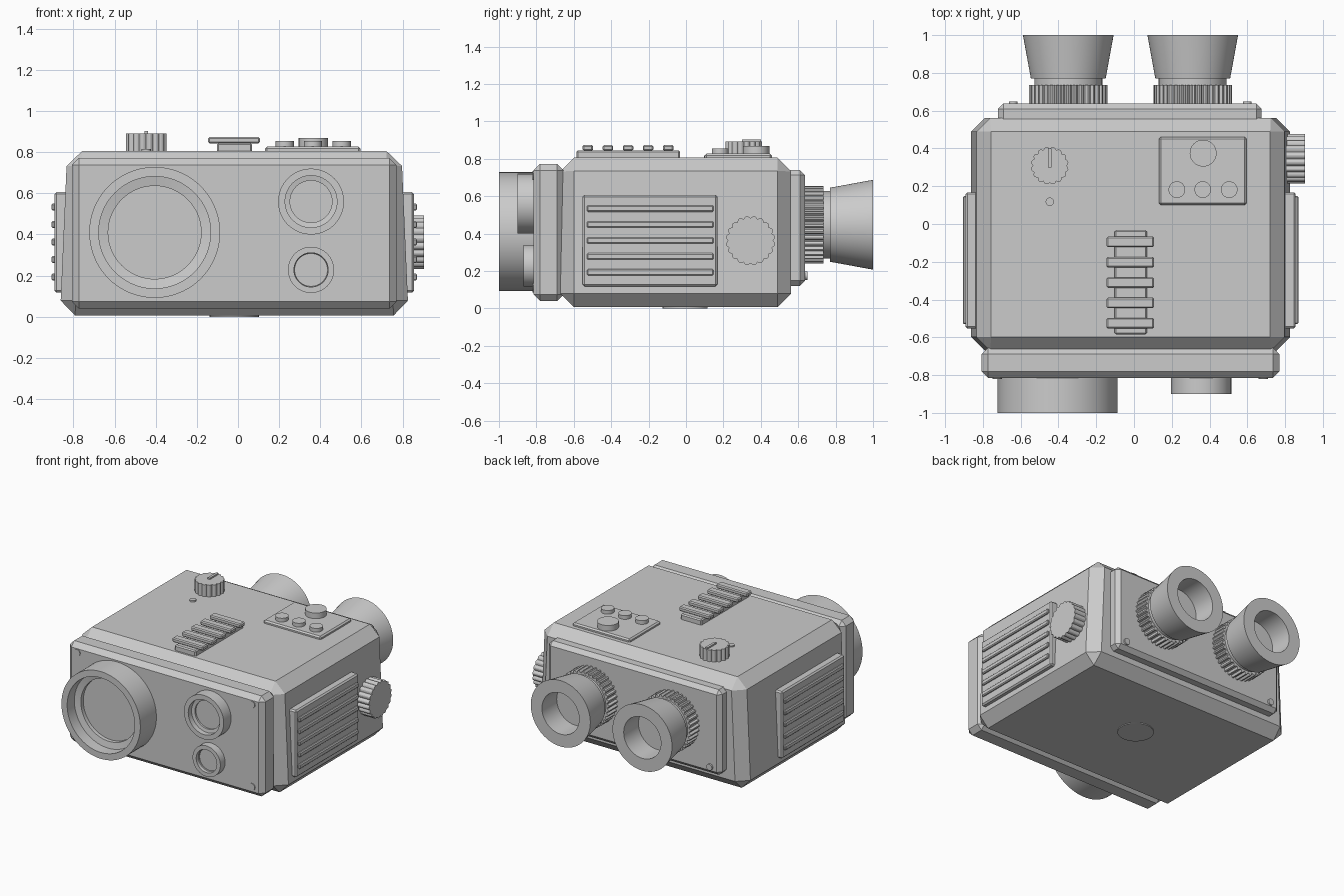
import bpy, bmesh
from math import pi, sin, cos, radians
from mathutils import Matrix, Vector

if "Cube" in bpy.data.objects:
    bpy.data.objects.remove(bpy.data.objects["Cube"], do_unlink=True)

GREY = (0.6, 0.6, 0.6, 1)
mat = bpy.data.materials.new("plain_grey")
mat.use_nodes = True
mat.diffuse_color = GREY
mat.node_tree.nodes["Principled BSDF"].inputs["Base Color"].default_value = GREY

CX = -0.018  # centre line of the housing
AXES = {
    "up": Matrix.Identity(4),
    "down": Matrix.Rotation(pi, 4, "X"),
    "front": Matrix.Rotation(pi / 2, 4, "X"),
    "back": Matrix.Rotation(-pi / 2, 4, "X"),
    "left": Matrix.Rotation(pi / 2, 4, "Y"),
}


def finish(bm, name, smooth=False):
    bmesh.ops.recalc_face_normals(bm, faces=bm.faces)
    mesh = bpy.data.meshes.new(name)
    bm.to_mesh(mesh)
    bm.free()
    mesh.materials.append(mat)
    ob = bpy.data.objects.new(name, mesh)
    bpy.context.collection.objects.link(ob)
    if smooth:
        bpy.ops.object.select_all(action="DESELECT")
        ob.select_set(True)
        bpy.context.view_layer.objects.active = ob
        bpy.ops.object.shade_smooth_by_angle(angle=radians(30))
    return ob


def block(name, lo, hi, bevel=0.0, taper=0.0):
    """Chamfered box; taper narrows the top on both sides."""
    bm = bmesh.new()
    bmesh.ops.create_cube(bm, size=1)
    lo, hi = Vector(lo), Vector(hi)
    for v in bm.verts:
        top = v.co.z > 0
        v.co = Vector(lo[i] + (v.co[i] + 0.5) * (hi[i] - lo[i]) for i in range(3))
        if top:
            v.co.x += taper if v.co.x < CX else -taper
    if bevel:
        bmesh.ops.bevel(bm, geom=bm.edges[:], offset=bevel, segments=1,
                        affect="EDGES", profile=0.5)
    return finish(bm, name)


def lathe(name, axis, at, profile, sides=64):
    """Closed turned part from (radius, distance along axis) points."""
    bm = bmesh.new()
    rings = []
    for r, t in profile:
        rings.append([bm.verts.new((r * cos(2 * pi * i / sides), r * sin(2 * pi * i / sides), t))
                      for i in range(sides)])
    for a, b in zip(rings, rings[1:]):
        for i in range(sides):
            j = (i + 1) % sides
            bm.faces.new((a[i], a[j], b[j], b[i]))
    bm.faces.new(rings[0])
    bm.faces.new(rings[-1])
    bm.transform(Matrix.Translation(at) @ AXES[axis])
    return finish(bm, name, True)


def grip(name, axis, at, radii, height):
    """Prism whose outline is one radius per step."""
    bm = bmesh.new()
    n = len(radii)
    base = bm.faces.new([bm.verts.new((r * cos(2 * pi * i / n), r * sin(2 * pi * i / n), 0))
                         for i, r in enumerate(radii)])
    ext = bmesh.ops.extrude_face_region(bm, geom=[base])["geom"]
    bmesh.ops.translate(bm, vec=(0, 0, height),
                        verts=[e for e in ext if isinstance(e, bmesh.types.BMVert)])
    bm.transform(Matrix.Translation(at) @ AXES[axis])
    return finish(bm, name)


def scallops(radius, depth, count, steps=6):
    return [radius - depth * (1 - abs(sin(pi * i / steps))) for i in range(count * steps)]


def disc(name, axis, at, r, h, sides=32):
    return lathe(name, axis, at, [(r, -0.01), (r, h)], sides)


# Housing with front and rear plates
block("housing", (CX - 0.847, -0.672, 0.006), (CX + 0.847, 0.562, 0.806), 0.073, 0.035)
block("front_plate", (-0.807, -0.815, 0.04), (0.77, -0.655, 0.772), 0.034)
block("rear_plate", (-0.72, 0.52, 0.12), (0.676, 0.637, 0.74), 0.028)
disc("tripod_socket", "down", (CX, -0.005, 0.01), 0.12, 0.01)

# Plate screws
for x in (-0.725, 0.685):
    for z in (0.11, 0.71):
        disc("front_screw", "front", (x, -0.815, z), 0.025, 0.006, 20)
for x in (-0.64, 0.6):
    disc("rear_screw", "back", (x, 0.637, 0.175), 0.023, 0.012, 20)

# Front lenses: barrel, stepped bore, recessed glass
for name, x, z, r, step, glass, length in (
        ("main_lens", -0.405, 0.41, 0.318, 0.272, 0.226, 0.185),
        ("upper_lens", 0.355, 0.56, 0.16, 0.126, 0.102, 0.085),
        ("lower_lens", 0.355, 0.228, 0.112, 0.083, 0.08, 0.055)):
    lathe(name, "front", (x, -0.815, z), [
        (r, -0.01), (r, length), (step, length), (step, length * 0.55),
        (glass, length * 0.5), (glass, length * 0.35)], 80)

# Eyepieces: knurled ring, neck and flared cup
for x in (-0.348, 0.311):
    at = (x, 0.63, 0.447)
    teeth = [0.207 if i % 4 < 2 else 0.192 for i in range(144)]
    grip("focus_ring", "back", at, teeth, 0.105)
    lathe("eyecup", "back", at, [
        (0.18, 0.09), (0.18, 0.14), (0.198, 0.14), (0.24, 0.37),
        (0.15, 0.37), (0.15, 0.2)])

# Ribbed side panels
for s in (-1, 1):
    def side(name, y0, y1, z0, z1, out, bevel):
        xs = sorted((CX + s * 0.78, CX + s * out))
        block(name, (xs[0], y0, z0), (xs[1], y1, z1), bevel)
    side("side_panel", -0.553, 0.168, 0.118, 0.606, 0.874, 0.01)
    for i in range(5):
        z = 0.193 + i * 0.085
        side("side_rib", -0.53, 0.148, z - 0.017, z + 0.017, 0.888, 0.006)

# Side focus knob
grip("side_knob", "left", (0.77, 0.345, 0.362), scallops(0.132, 0.012, 20), 0.135)

# Mode dial with pointer and index dot
grip("mode_dial", "up", (-0.446, 0.309, 0.8), scallops(0.1, 0.011, 16), 0.092)
block("dial_pointer", (-0.455, 0.3, 0.88), (-0.437, 0.4, 0.903))
disc("index_dot", "up", (-0.446, 0.118, 0.806), 0.022, 0.01, 20)

# Button panel
block("button_panel", (0.132, 0.1, 0.79), (0.596, 0.46, 0.827), 0.01)
disc("power_button", "up", (0.366, 0.375, 0.82), 0.071, 0.048)
for x in (0.227, 0.364, 0.504):
    disc("small_button", "up", (x, 0.182, 0.82), 0.044, 0.034)

# Accessory rail with cross slats
block("rail_spine", (-0.102, -0.585, 0.79), (0.068, -0.032, 0.845), 0.008)
for i in range(5):
    y = -0.525 + i * 0.1075
    block("rail_slat", (-0.145, y - 0.028, 0.842), (0.106, y + 0.028, 0.873), 0.007)
